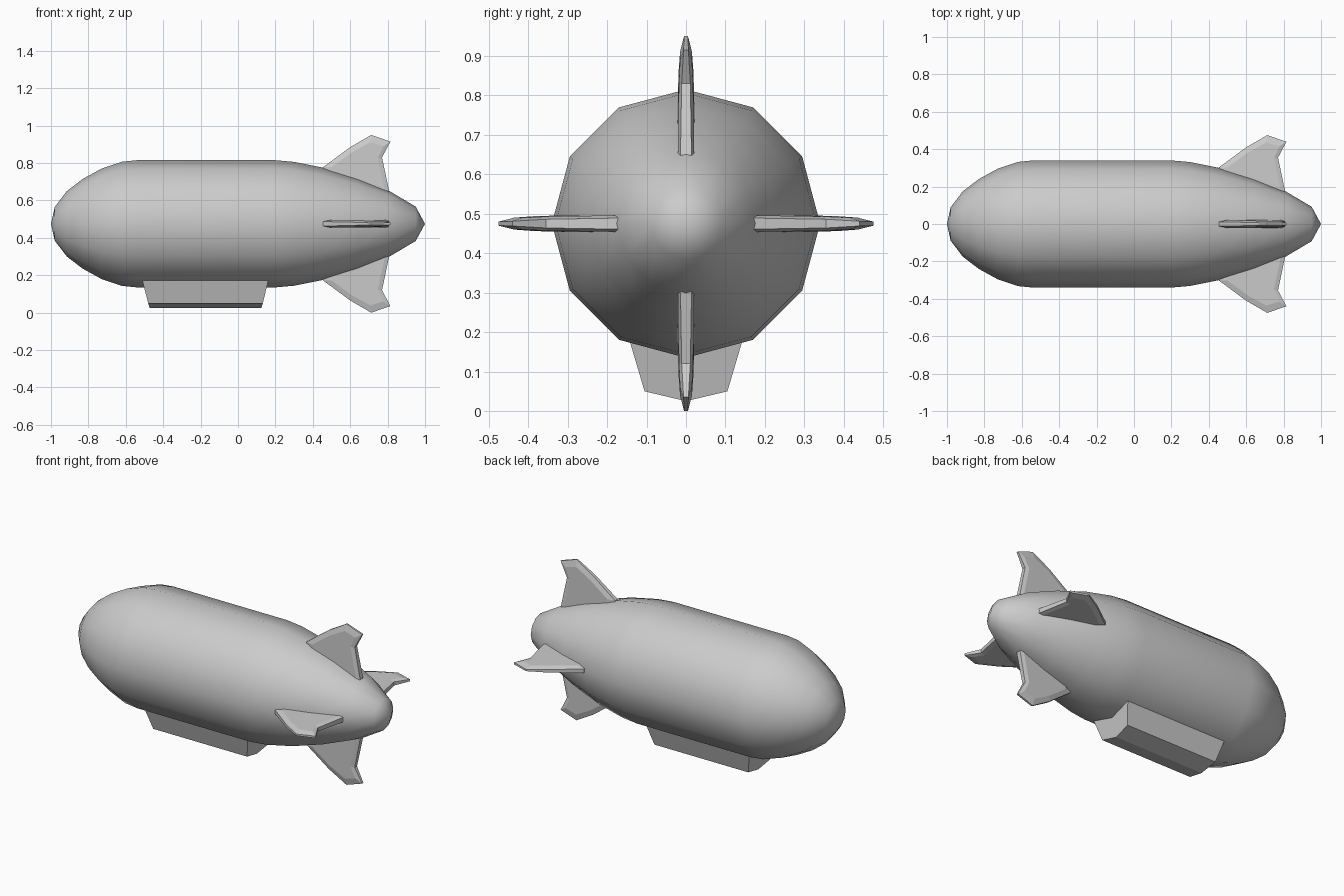
import bpy, bmesh
from math import sin, cos, pi
from mathutils import Matrix

if "Cube" in bpy.data.objects:
    bpy.data.objects.remove(bpy.data.objects["Cube"])

AXIS_Z = 0.475
SIDES = 12


def loft(name, rings, smooth=False, shift=(0, 0, AXIS_Z)):
    """Skin equal-length closed rings; single-point rings are poles."""
    bm = bmesh.new()
    vr = [[bm.verts.new(p) for p in ring] for ring in rings]
    for a, b in zip(vr, vr[1:]):
        n = max(len(a), len(b))
        for i in range(n):
            j = (i + 1) % n
            if len(a) == 1:
                bm.faces.new((a[0], b[i], b[j]))
            elif len(b) == 1:
                bm.faces.new((a[i], a[j], b[0]))
            else:
                bm.faces.new((a[i], a[j], b[j], b[i]))
    for ring in (vr[0], vr[-1]):
        if len(ring) > 2:
            bm.faces.new(ring)
    bmesh.ops.recalc_face_normals(bm, faces=bm.faces)
    for f in bm.faces:
        f.smooth = smooth
    me = bpy.data.meshes.new(name)
    bm.to_mesh(me)
    bm.free()
    ob = bpy.data.objects.new(name, me)
    ob.location = shift
    bpy.context.collection.objects.link(ob)
    return ob


# Hull: 12-sided body of revolution along x, smooth shaded
profile = [(-1, 0), (-0.98, 0.09), (-0.915, 0.175), (-0.83, 0.24),
           (-0.73, 0.295), (-0.62, 0.332), (-0.54, 0.34), (0.2, 0.34),
           (0.3, 0.331), (0.46, 0.299), (0.64, 0.243), (0.81, 0.175),
           (0.95, 0.092), (1, 0)]
hull_rings = []
for x, r in profile:
    if r == 0:
        hull_rings.append([(x, 0, 0)])
    else:
        hull_rings.append([(x, r * sin(2 * pi * i / SIDES), r * cos(2 * pi * i / SIDES))
                           for i in range(SIDES)])
loft("hull", hull_rings, smooth=True)

# Gondola: tapered cabin with a shallow V keel, top buried in the hull
def gondola_end(top, chine, keel):
    return [(top, -0.145, 0.185), (chine, -0.105, 0.05), (keel, 0, 0.025),
            (chine, 0.105, 0.05), (top, 0.145, 0.185)]

loft("gondola", [gondola_end(-0.515, -0.48, -0.472),
                 gondola_end(0.165, 0.133, 0.124)], shift=(0, 0, 0))

# Tail fins: bevelled swept blades, (x, radius, half thickness)
rim = [(0.455, 0.2, 0.012), (0.455, 0.303, 0.012), (0.6, 0.41, 0.009),
       (0.712, 0.475, 0.005), (0.815, 0.44, 0.006), (0.77, 0.355, 0.011),
       (0.808, 0.175, 0.014), (0.808, 0.12, 0.014)]
face = [(0.5, 0.2, 0.021), (0.5, 0.303, 0.021), (0.61, 0.383, 0.019),
        (0.708, 0.436, 0.015), (0.778, 0.415, 0.015), (0.747, 0.352, 0.018),
        (0.786, 0.175, 0.021), (0.786, 0.12, 0.021)]
for k, side in enumerate(("top", "back", "bottom", "front")):
    turn = Matrix.Rotation(-k * pi / 2, 3, 'X')
    fin_rings = [[turn @ Matrix.Identity(3).col[0] * x
                  + turn @ Matrix.Identity(3).col[1] * (t * s)
                  + turn @ Matrix.Identity(3).col[2] * r for x, r, t in outline]
                 for outline, s in ((face, 1), (rim, 1), (rim, -1), (face, -1))]
    loft(side + "_fin", fin_rings)
